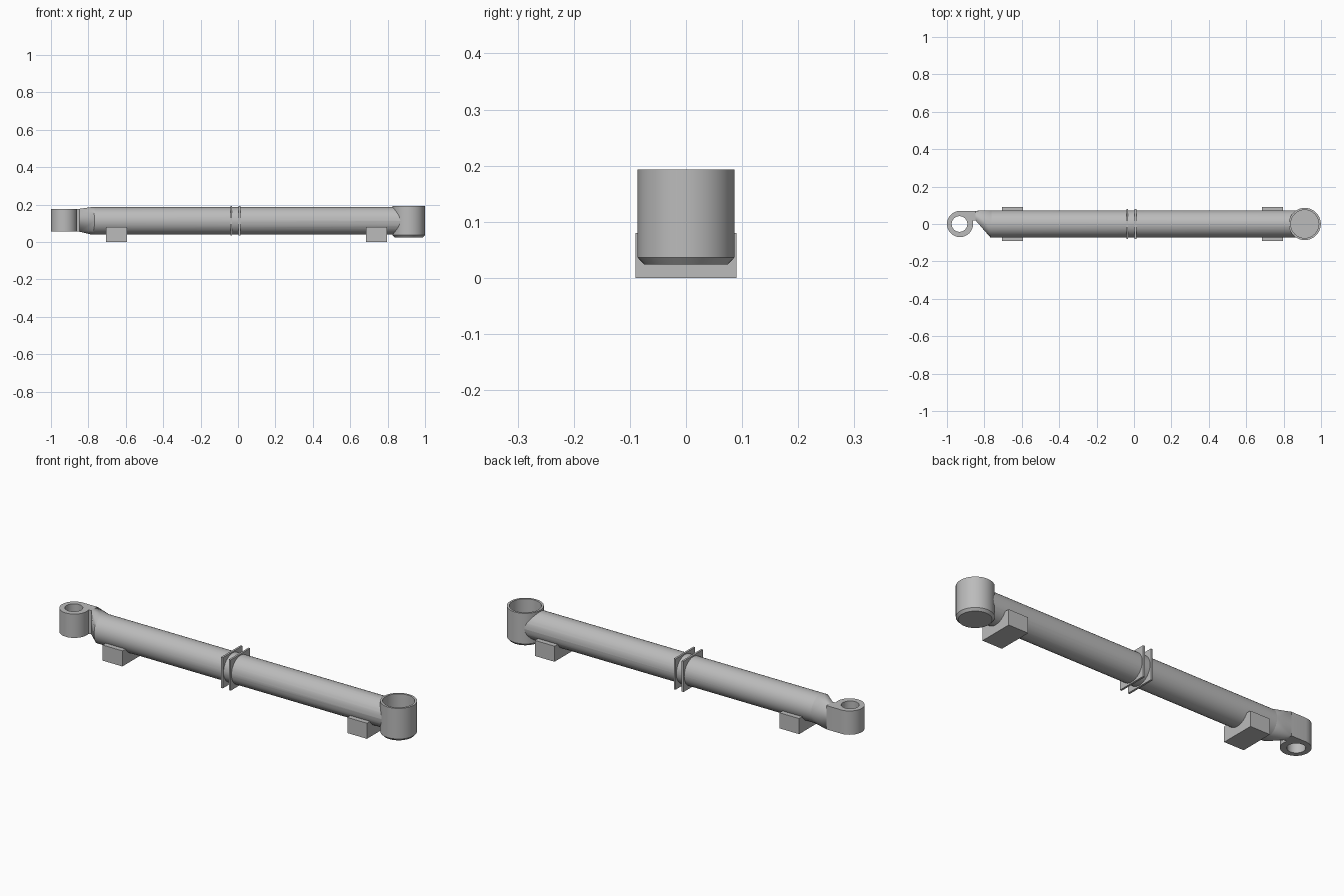
import bpy, bmesh, math
from mathutils import Matrix

old = bpy.data.objects.get("Cube")
if old:
    bpy.data.objects.remove(old, do_unlink=True)

steel = bpy.data.materials.new("grey steel")
steel.use_nodes = True
GREY = (0.5, 0.5, 0.5, 1)
steel.diffuse_color = GREY
steel.node_tree.nodes["Principled BSDF"].inputs["Base Color"].default_value = GREY

AXIS_Z, TUBE_R = 0.113, 0.073
CUP_X, CUP_R, BORE_R = 0.913, 0.086, 0.075
LUG_X, LUG_R = -0.93, 0.07
LUG_Z = (0.055, 0.177)


def finish(name, bm, smooth=True):
    bmesh.ops.recalc_face_normals(bm, faces=bm.faces)
    mesh = bpy.data.meshes.new(name)
    bm.to_mesh(mesh)
    bm.free()
    mesh.materials.append(steel)
    ob = bpy.data.objects.new(name, mesh)
    bpy.context.collection.objects.link(ob)
    if smooth:
        shade(ob)
    return ob


def shade(ob):
    bpy.ops.object.select_all(action='DESELECT')
    ob.select_set(True)
    bpy.context.view_layer.objects.active = ob
    bpy.ops.object.shade_smooth_by_angle(angle=math.radians(30))


def box(name, x, y, z):
    bm = bmesh.new()
    mid = [(a + b) / 2 for a, b in (x, y, z)]
    size = [b - a for a, b in (x, y, z)]
    bmesh.ops.create_cube(bm, size=1, matrix=Matrix.Translation(mid) @ Matrix.Diagonal((*size, 1)))
    return finish(name, bm, False)


def prism(name, outline, z0, z1):
    """Extrude a flat outline upwards."""
    bm = bmesh.new()
    face = bm.faces.new([bm.verts.new((x, y, z0)) for x, y in outline])
    new = bmesh.ops.extrude_face_region(bm, geom=[face])["geom"]
    bmesh.ops.translate(bm, vec=(0, 0, z1 - z0),
                        verts=[v for v in new if isinstance(v, bmesh.types.BMVert)])
    return finish(name, bm)


def circle(cx, r, n=32):
    return [(cx + r * math.cos(math.tau * i / n), r * math.sin(math.tau * i / n)) for i in range(n)]


def cut(ob, cutter):
    """Subtract the cutter, then remove it."""
    mod = ob.modifiers.new("cut", 'BOOLEAN')
    mod.operation, mod.object, mod.solver = 'DIFFERENCE', cutter, 'EXACT'
    bpy.ops.object.select_all(action='DESELECT')
    ob.select_set(True)
    bpy.context.view_layer.objects.active = ob
    bpy.ops.object.modifier_apply(modifier=mod.name)
    bpy.data.objects.remove(cutter, do_unlink=True)
    shade(ob)


# Main tube, trimmed where it meets the cup
ring = circle(0, TUBE_R)
bm = bmesh.new()
ends = [[bm.verts.new((x, y, AXIS_Z + z)) for y, z in ring] for x in (-0.765, CUP_X)]
for i in range(len(ring)):
    j = (i + 1) % len(ring)
    bm.faces.new((ends[0][i], ends[0][j], ends[1][j], ends[1][i]))
for end in ends:
    bm.faces.new(end)
tube = finish("main_tube", bm)
cut(tube, prism("bore_cutter", circle(CUP_X, BORE_R + 0.004), -0.1, 0.4))

# Open cup with a chamfered base
profile = [(0, 0.024), (0.075, 0.024), (CUP_R, 0.036), (CUP_R, 0.193),
           (BORE_R, 0.193), (BORE_R, 0.045), (0, 0.045)]
bm = bmesh.new()
verts = [bm.verts.new((r, 0, z)) for r, z in profile]
edges = [bm.edges.new(pair) for pair in zip(verts, verts[1:])]
bmesh.ops.spin(bm, geom=verts + edges, axis=(0, 0, 1), cent=(0, 0, 0),
               angle=math.tau, steps=40)
bmesh.ops.remove_doubles(bm, verts=bm.verts, dist=0.0005)
bmesh.ops.translate(bm, vec=(CUP_X, 0, 0), verts=bm.verts)
finish("end_cup", bm)

# Hooked lug with its arm along the back
outline = []
for i in range(25):
    a = math.radians(90 + 285 * i / 24)
    outline.append((LUG_X + LUG_R * math.cos(a), LUG_R * math.sin(a)))
outline += [(-0.852, 0.02), (-0.845, 0.02), (-0.845, LUG_R)]
lug = prism("end_lug", outline, *LUG_Z)
cut(lug, prism("pin_cutter", circle(LUG_X - 0.003, 0.042), -0.1, 0.4))

# Neck blending the arm into the round tube
bm = bmesh.new()
for y in (0.02, LUG_R):
    for z in LUG_Z:
        bm.verts.new((-0.848, y, z))
for y, z in ring:
    bm.verts.new((-0.785 - 0.25 * y, y, AXIS_Z + z))
    bm.verts.new((-0.762, y, AXIS_Z + z))
hull = bmesh.ops.convex_hull(bm, input=bm.verts)
junk = {g for key in ("geom_interior", "geom_unused") for g in hull[key]
        if isinstance(g, bmesh.types.BMVert)}
bmesh.ops.delete(bm, geom=list(junk), context='VERTS')
finish("lug_neck", bm)

# Pair of square collar plates at mid length
for side, x in (("right", -0.036), ("left", 0.009)):
    box(f"collar_plate_{side}", (x - 0.005, x + 0.005), (-0.079, 0.079),
        (AXIS_Z - 0.079, AXIS_Z + 0.079))

# Support blocks
for side, x in (("right", -0.65), ("left", 0.74)):
    box(f"support_block_{side}", (x - 0.056, x + 0.056), (-0.09, 0.09), (0, 0.08))
